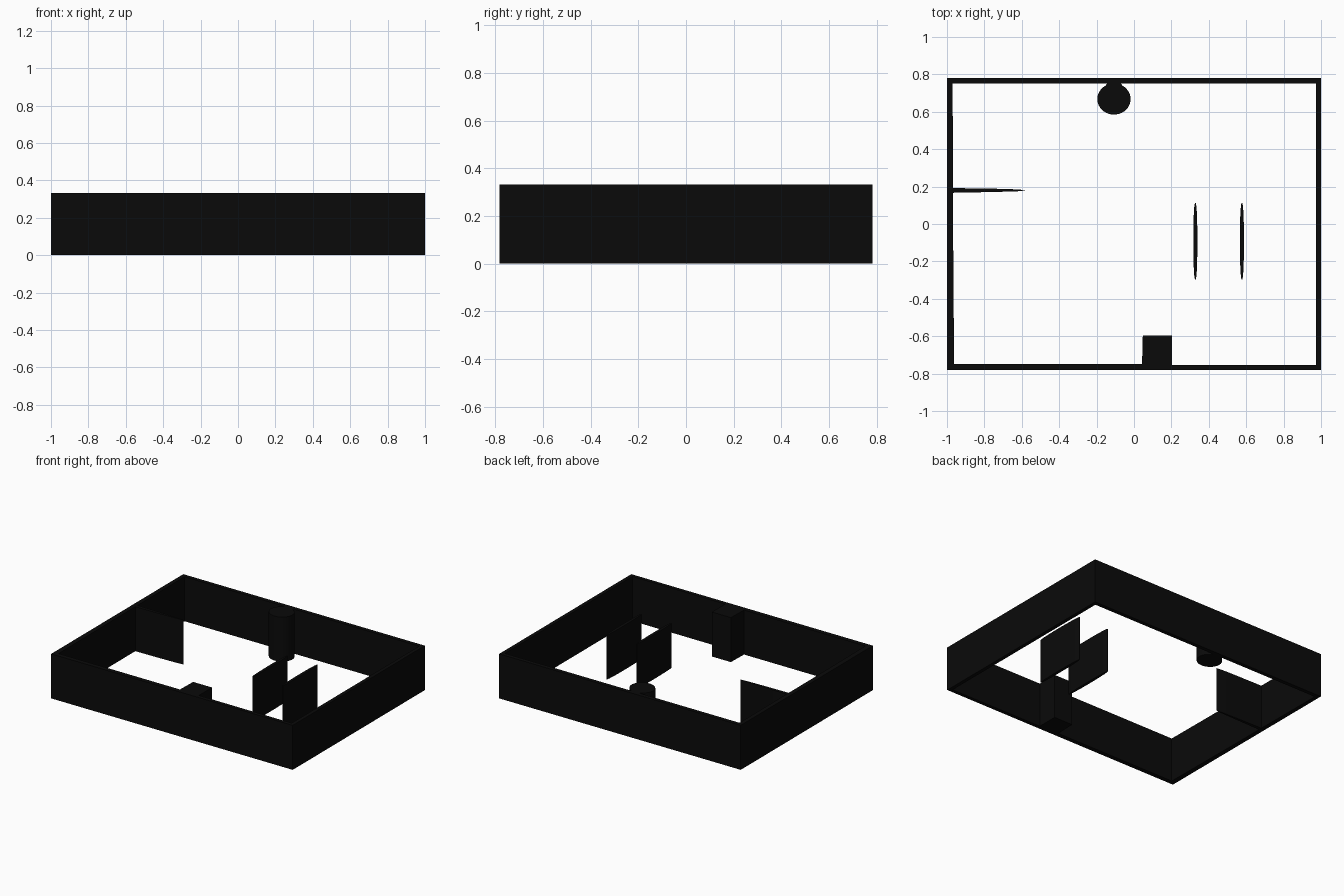
import bpy
from math import sin, cos, pi, radians, copysign

if "Cube" in bpy.data.objects:
    bpy.data.objects.remove(bpy.data.objects["Cube"])

H = 0.333

black = bpy.data.materials.new("black")
black.diffuse_color = (0.003, 0.003, 0.003, 1)
black.use_nodes = True
black.node_tree.nodes["Principled BSDF"].inputs["Base Color"].default_value = black.diffuse_color


def extrude_outline(name, loops):
    """Fill closed 2D loops (inner loops are holes) and extrude from z=0 to H."""
    curve = bpy.data.curves.new(name, 'CURVE')
    curve.dimensions = '2D'
    curve.fill_mode = 'BOTH'
    curve.extrude = H / 2
    for pts in loops:
        s = curve.splines.new('POLY')
        s.points.add(len(pts) - 1)
        for p, (x, y) in zip(s.points, pts):
            p.co = (x, y, 0, 1)
        s.use_cyclic_u = True
    ob = bpy.data.objects.new(name, curve)
    bpy.context.collection.objects.link(ob)
    ob.location.z = H / 2
    bpy.ops.object.select_all(action='DESELECT')
    ob.select_set(True)
    bpy.context.view_layer.objects.active = ob
    bpy.ops.object.convert(target='MESH')
    ob = bpy.context.object
    ob.data.materials.clear()
    ob.data.materials.append(black)
    bpy.ops.object.shade_smooth_by_angle(angle=radians(30))


# Outer wall face
outer = [(-1, -0.781), (1, -0.781), (1, 0.781), (-1, 0.781)]

# Tapered fin growing from the left wall
side_fin = [(-0.967, 0.167), (-0.75, 0.171), (-0.62, 0.175), (-0.578, 0.18),
            (-0.62, 0.185), (-0.75, 0.189), (-0.967, 0.192)]

# Rounded post necked into the back wall
post = [(-0.107 - 0.037, 0.752)]
for i in range(33):
    a = radians(120 + 300 * i / 32)
    post.append((-0.107 + 0.089 * cos(a), 0.668 + 0.083 * sin(a)))
post.append((-0.107 + 0.037, 0.752))

# Square block on the front wall
block = [(0.203, -0.753), (0.203, -0.597), (0.047, -0.597), (0.043, -0.748)]

# Inner wall face, running clockwise through the attached parts
inner = ([(-0.962, -0.748), (-0.963, -0.6), (-0.967, -0.06)] + side_fin
         + [(-0.97, 0.752)] + post + [(0.973, 0.752), (0.973, -0.755)] + block)

extrude_outline("wall_frame_with_fin_post_and_block", [outer, inner])

# Two free-standing slim panels
for name, cx in (("left_panel", 0.328), ("right_panel", 0.577)):
    pts = []
    for i in range(32):
        a = 2 * pi * (i + 0.5) / 32
        c = cos(a)
        pts.append((cx + 0.011 * copysign(abs(c) ** 0.8, c), -0.092 + 0.206 * sin(a)))
    extrude_outline(name, [pts])
